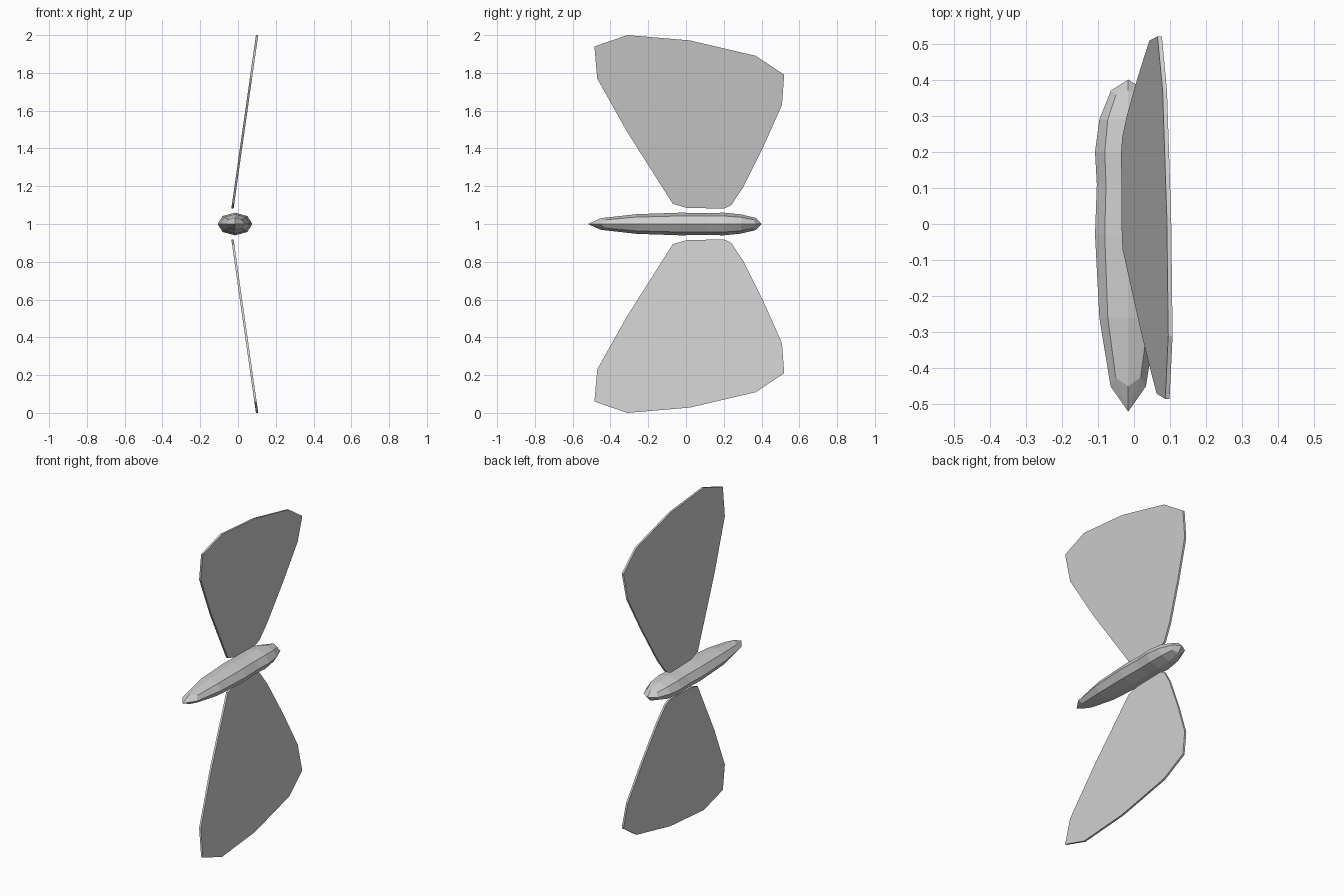
import bpy, bmesh, math

if "Cube" in bpy.data.objects:
    bpy.data.objects.remove(bpy.data.objects["Cube"])

grey = bpy.data.materials.new("light grey")
grey.diffuse_color = (0.62, 0.62, 0.62, 1)
grey.use_nodes = True
grey.node_tree.nodes["Principled BSDF"].inputs["Base Color"].default_value = grey.diffuse_color


def finish(name, bm):
    bmesh.ops.recalc_face_normals(bm, faces=bm.faces[:])
    mesh = bpy.data.meshes.new(name)
    bm.to_mesh(mesh)
    bm.free()
    mesh.materials.append(grey)
    obj = bpy.data.objects.new(name, mesh)
    bpy.context.collection.objects.link(obj)
    return obj


# Wings: thin slabs leaning outward; outline is (y, height above the body axis)
OUTLINE = [(-0.485, 0.94), (-0.31, 1.0), (0.02, 0.972), (0.37, 0.89),
           (0.52, 0.79), (0.508, 0.63), (0.41, 0.41), (0.30, 0.19),
           (0.24, 0.10), (0.20, 0.081), (0.0, 0.086), (-0.07, 0.107),
           (-0.31, 0.485), (-0.47, 0.77)]


def wing(name, side):
    bm = bmesh.new()
    sheets = []
    for offset in (0.0, 0.012):
        sheets.append([bm.verts.new((-0.047 + 0.142 * h + offset, y, 1 + side * h))
                       for y, h in OUTLINE])
    inner, outer = sheets
    bm.faces.new(inner)
    bm.faces.new(outer[::-1])
    n = len(OUTLINE)
    for i in range(n):
        j = (i + 1) % n
        bm.faces.new((inner[i], outer[i], outer[j], inner[j]))
    return finish(name, bm)


wing("upper_wing", 1)
wing("lower_wing", -1)

# Body: eight-sided rings (y, half width, half height, diagonal shift) with pointed ends
RINGS = [(-0.45, 0.049, 0.031, 0.025), (-0.26, 0.08, 0.052, 0),
         (-0.03, 0.092, 0.06, 0), (0.11, 0.087, 0.058, 0),
         (0.20, 0.092, 0.06, 0), (0.29, 0.08, 0.051, 0),
         (0.37, 0.048, 0.032, -0.012)]
CX = -0.016
bm = bmesh.new()
rings = []
for y, w, h, shift in RINGS:
    ring = []
    for k in range(8):
        a = math.pi * k / 4
        ring.append(bm.verts.new((CX + w * math.cos(a), y + shift * (k % 2),
                                  1 + h * math.sin(a))))
    rings.append(ring)
for r, s in zip(rings, rings[1:]):
    for k in range(8):
        j = (k + 1) % 8
        bm.faces.new((r[k], r[j], s[j], s[k]))
for ring, y in ((rings[0], -0.52), (rings[-1], 0.40)):
    tip = bm.verts.new((CX, y, 1))
    for k in range(8):
        bm.faces.new((ring[k], ring[(k + 1) % 8], tip))
finish("body", bm)
